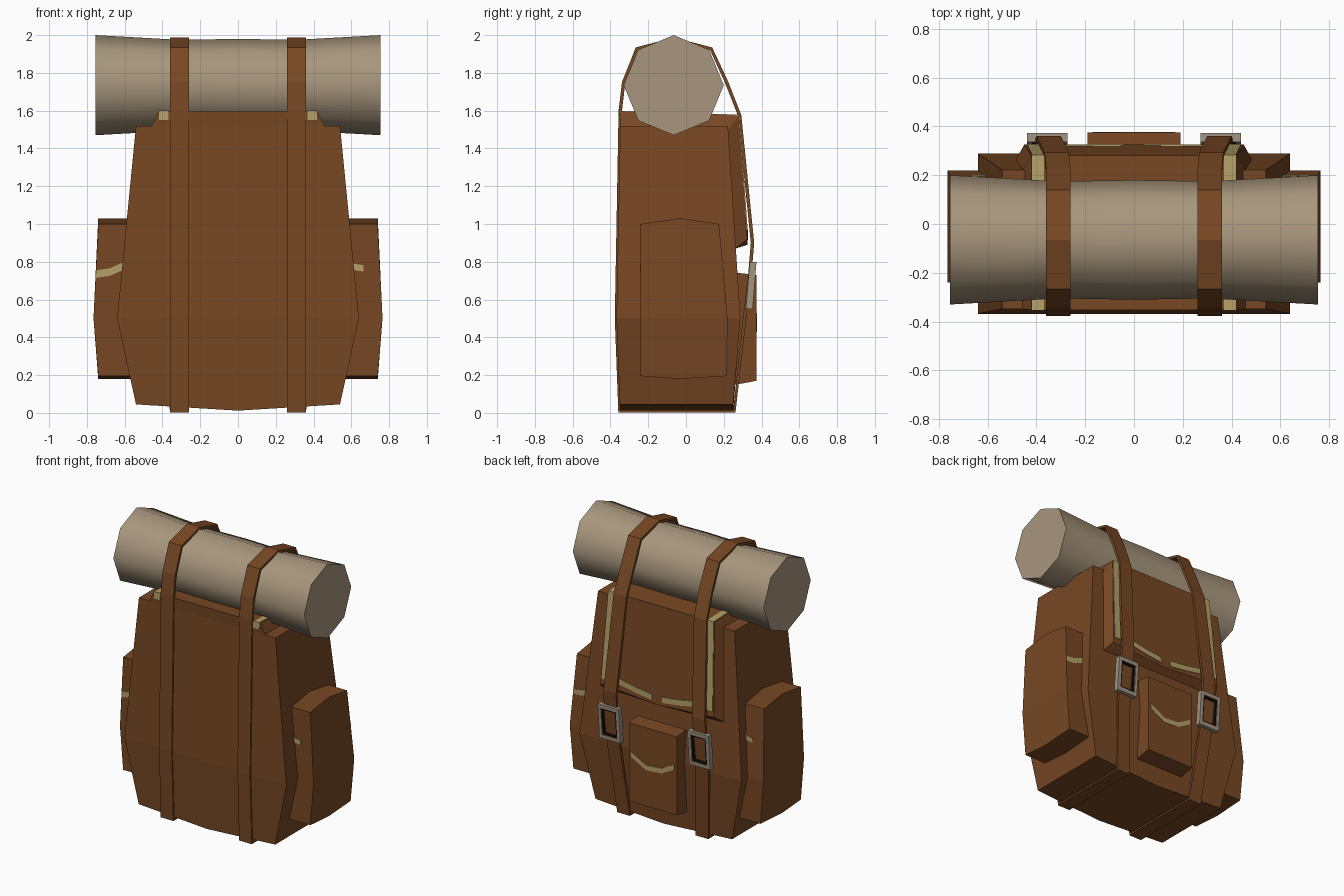
import bpy, bmesh, math
from mathutils import Vector

if "Cube" in bpy.data.objects:
    bpy.data.objects.remove(bpy.data.objects["Cube"])


def material(name, rgb):
    m = bpy.data.materials.new(name)
    m.diffuse_color = (*rgb, 1)
    m.use_nodes = True
    m.node_tree.nodes["Principled BSDF"].inputs["Base Color"].default_value = m.diffuse_color
    return m


LEATHER = material("brown_leather", (0.185, 0.064, 0.017))
CANVAS = material("grey_canvas", (0.39, 0.305, 0.205))
TAN = material("tan_trim", (0.46, 0.35, 0.14))
METAL = material("dull_metal", (0.36, 0.30, 0.23))
DARK = material("near_black", (0.012, 0.005, 0.004))


def loft(name, rings, mat, closed=False):
    """Skin a list of equal-sized rings, capped unless closed into a loop."""
    bm = bmesh.new()
    vs = [[bm.verts.new(p) for p in r] for r in rings]
    n = len(rings[0])
    pairs = list(zip(vs, vs[1:])) + ([(vs[-1], vs[0])] if closed else [])
    for a, b in pairs:
        for i in range(n):
            j = (i + 1) % n
            bm.faces.new((a[i], a[j], b[j], b[i]))
    if not closed:
        bm.faces.new(vs[0])
        bm.faces.new(vs[-1])
    bmesh.ops.recalc_face_normals(bm, faces=bm.faces)
    me = bpy.data.meshes.new(name)
    bm.to_mesh(me)
    bm.free()
    me.materials.append(mat)
    ob = bpy.data.objects.new(name, me)
    bpy.context.collection.objects.link(ob)
    return ob


def ribbon(name, path, width, thick, mat, closed=False):
    """Flat strap following (x, y, z) points, wide along x."""
    pts = [Vector(p) for p in path]
    n, rings = len(pts), []
    for i, p in enumerate(pts):
        a = pts[i - 1] if (i or closed) else p
        b = pts[(i + 1) % n] if (i < n - 1 or closed) else p
        d = (p - a).normalized() + (b - p).normalized()
        o = Vector((0, -d.z, d.y)).normalized() * thick / 2
        w = Vector((width / 2, 0, 0))
        rings.append([p - w - o, p + w - o, p + w + o, p - w + o])
    return loft(name, rings, mat, closed)


def band(name, path, h, mat=TAN, t=0.004):
    """Thin painted stripe on a face looking along y."""
    return loft(name, [[(x, y - t, z - h), (x, y + t, z - h),
                        (x, y + t, z + h), (x, y - t, z + h)]
                       for x, y, z in path], mat)


# main bag: wide low belly, sagging bottom
rings = []
for z, w, y0, y1, sag in ((0.045, 0.54, -0.35, 0.25, 0.033),
                          (0.5, 0.64, -0.368, 0.288, 0),
                          (1.52, 0.54, -0.348, 0.222, 0)):
    rings.append([(-w, y0, z), (0, y0, z - sag), (w, y0, z),
                  (w, y1, z), (0, y1, z - sag), (-w, y1, z)])
loft("bag_body", rings, LEATHER)

# lid flap: over the top and down the pocket side, bevelled edges
rings = []
for yo, zo, yi, zi, wo, wi, sag in (
        (-0.352, 1.595, -0.348, 1.515, 0.42, 0.46, 0),
        (0.28, 1.575, 0.215, 1.49, 0.42, 0.46, 0),
        (0.325, 0.92, 0.262, 0.87, 0.45, 0.485, 0.03)):
    rings.append([(-wo, yo, zo), (0, yo, zo - sag), (wo, yo, zo),
                  (wi, yi, zi), (0, yi, zi - sag), (-wi, yi, zi)])
loft("lid_flap", rings, LEATHER)

# pocket on the +y side
loft("centre_pocket", [[(-0.19, 0.24, zi), (0.19, 0.24, zi),
                        (0.19, 0.374, zo), (-0.19, 0.374, zo)]
                       for zi, zo in ((0.145, 0.17), (0.745, 0.73))], LEATHER)
band("centre_pocket_trim", [(-0.17, 0.373, 0.51), (-0.07, 0.373, 0.455),
                            (0.05, 0.373, 0.445), (0.17, 0.373, 0.51)], 0.018)

# bedroll: eight-sided, pinched by the straps
rings = []
for x, r in ((-0.755, 0.265), (-0.31, 0.24), (0, 0.245), (0.31, 0.24), (0.755, 0.265)):
    rings.append([(x, -0.065 + r * math.sin(k * math.pi / 4),
                   1.735 + r * math.cos(k * math.pi / 4)) for k in range(8)])
roll = loft("bedroll", rings, CANVAS)
bpy.context.view_layer.objects.active = roll
roll.select_set(True)
bpy.ops.object.shade_smooth_by_angle(angle=math.radians(50))

for s, side in ((-1, "left"), (1, "right")):
    # side pocket
    rings = []
    for z, y1, xo, bow in ((0.195, 0.215, 0.74, -0.015), (0.5, 0.22, 0.765, 0),
                           (1.0, 0.175, 0.74, 0.03)):
        xi = 0.5
        rings.append([(s * xi, -0.24, z), (s * xo, -0.24, z), (s * xo, -0.03, z + bow),
                      (s * xo, y1, z), (s * xi, y1, z), (s * xi, -0.03, z + bow)])
    loft(side + "_side_pocket", rings, LEATHER)
    # pocket trim: long on one face, short on the other
    long_y, short_y = (-0.24, 0.196) if s < 0 else (0.196, -0.24)
    band(side + "_pocket_trim_long", [(s * 0.752, long_y, 0.735), (s * 0.68, long_y, 0.745),
                                      (s * 0.6, long_y, 0.78)], 0.02)
    band(side + "_pocket_trim_short", [(s * 0.665, short_y, 0.765),
                                       (s * 0.6, short_y, 0.775)], 0.017)

    # strap loop around bag and bedroll
    loop = ((0.31, -0.352, 0.009), (0.31, -0.368, 0.5), (0.31, -0.348, 1.6),
            (0.31, -0.33, 1.75), (0.31, -0.26, 1.928), (0.31, -0.066, 1.978),
            (0.31, 0.133, 1.928), (0.31, 0.215, 1.75), (0.317, 0.284, 1.575),
            (0.35, 0.352, 0.9), (0.355, 0.337, 0.72), (0.35, 0.31, 0.5),
            (0.31, 0.256, 0.009))
    ribbon(side + "_strap", [(s * x, y, z) for x, y, z in loop], 0.1, 0.018, LEATHER, True)

    # buckle frame with a dark inner edge
    for name, ow, oh, iw, ih, t, mat in (("buckle", 0.083, 0.125, 0.06, 0.098, 0.018, METAL),
                                         ("buckle_inner", 0.06, 0.098, 0.048, 0.087, 0.012, DARK)):
        rings = []
        for cx, cz in ((-1, -1), (1, -1), (1, 1), (-1, 1)):
            rings.append([(s * 0.355 + cx * w, 0.345 + 0.08 * cz * h + o, 0.675 + cz * h)
                          for w, h, o in ((ow, oh, t), (ow, oh, -t), (iw, ih, -t), (iw, ih, t))])
        loft(side + "_" + name, rings, mat, True)

    # lid trim along the edge and the hem
    edge = ((0.393, -0.352, 1.55), (0.393, -0.352, 1.597), (0.393, 0.281, 1.576),
            (0.415, 0.323, 0.96))
    ribbon(side + "_lid_edge_trim", [(s * x, y, z) for x, y, z in edge], 0.048, 0.008, TAN)
    band(side + "_lid_hem_trim", [(s * 0.3, 0.322, 0.975), (s * 0.17, 0.323, 0.95),
                                  (s * 0.04, 0.324, 0.935)], 0.02)
